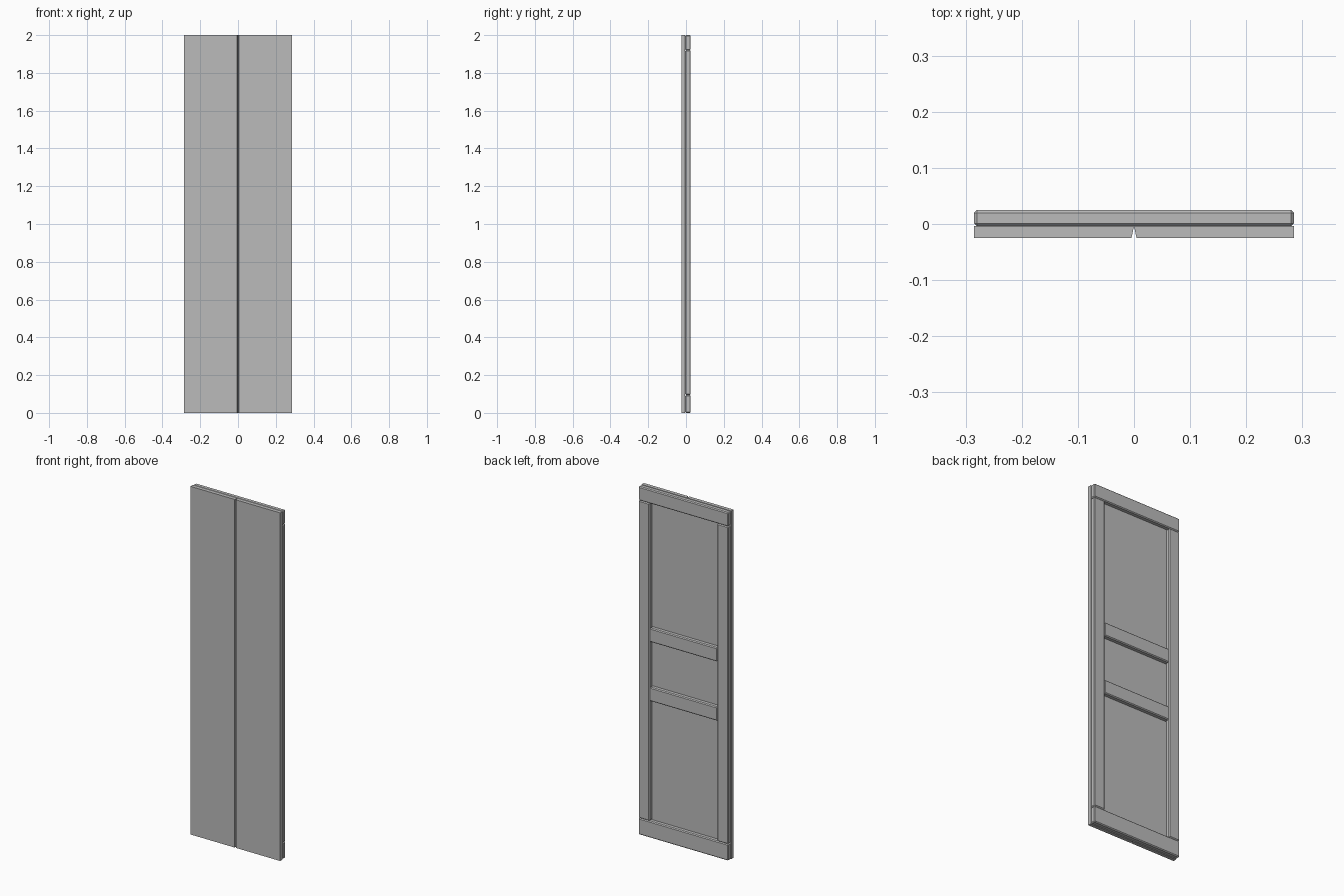
import bpy
import bmesh

cube = bpy.data.objects.get("Cube")
if cube:
    bpy.data.objects.remove(cube, do_unlink=True)

grey = bpy.data.materials.new("plain grey")
grey.use_nodes = True
colour = (0.5, 0.5, 0.5, 1)
grey.diffuse_color = colour
grey.node_tree.nodes["Principled BSDF"].inputs["Base Color"].default_value = colour

HALF_W, HEIGHT = 0.285, 2.0
FRONT, SEAM, BACK = -0.025, -0.004, 0.025
STILE_IN = 0.215      # inner edge of the stiles
CHAMFER = 0.005
GROOVE = 0.0045       # half width of the front groove


def finish(name, bm):
    bmesh.ops.recalc_face_normals(bm, faces=bm.faces)
    mesh = bpy.data.meshes.new(name)
    bm.to_mesh(mesh)
    bm.free()
    mesh.materials.append(grey)
    obj = bpy.data.objects.new(name, mesh)
    bpy.context.collection.objects.link(obj)
    return obj


def plank(name, side):
    """Upright board whose inner edge slopes to form half of the V groove."""
    bm = bmesh.new()
    outline = [(HALF_W, FRONT), (HALF_W, SEAM), (0, SEAM), (GROOVE, FRONT)]
    face = bm.faces.new([bm.verts.new((side * x, y, 0)) for x, y in outline])
    top = bmesh.ops.extrude_face_region(bm, geom=[face])["geom"]
    verts = [v for v in top if isinstance(v, bmesh.types.BMVert)]
    bmesh.ops.translate(bm, verts=verts, vec=(0, 0, HEIGHT))
    return finish(name, bm)


def batten(name, x0, x1, z0, z1):
    """Chamfered frame bar fixed to the back of the planks."""
    bm = bmesh.new()
    bmesh.ops.create_cube(bm, size=1)
    bmesh.ops.scale(bm, verts=bm.verts, vec=(x1 - x0, BACK - SEAM, z1 - z0))
    bmesh.ops.translate(bm, verts=bm.verts,
                        vec=((x0 + x1) / 2, (BACK + SEAM) / 2, (z0 + z1) / 2))
    obj = finish(name, bm)
    bevel = obj.modifiers.new("chamfer", "BEVEL")
    bevel.width = CHAMFER
    bevel.segments = 1
    return obj


# Front planks
plank("left_plank", 1)
plank("right_plank", -1)

# Rails across the full width
BOTTOM_TOP, TOP_BOTTOM = 0.095, 1.92
batten("bottom_rail", -HALF_W, HALF_W, 0, BOTTOM_TOP)
batten("top_rail", -HALF_W, HALF_W, TOP_BOTTOM, HEIGHT)

# Stiles between the rails
batten("left_stile", STILE_IN, HALF_W, BOTTOM_TOP, TOP_BOTTOM)
batten("right_stile", -HALF_W, -STILE_IN, BOTTOM_TOP, TOP_BOTTOM)

# Middle rails between the stiles
batten("lower_middle_rail", -STILE_IN, STILE_IN, 0.785, 0.865)
batten("upper_middle_rail", -STILE_IN, STILE_IN, 1.125, 1.205)
